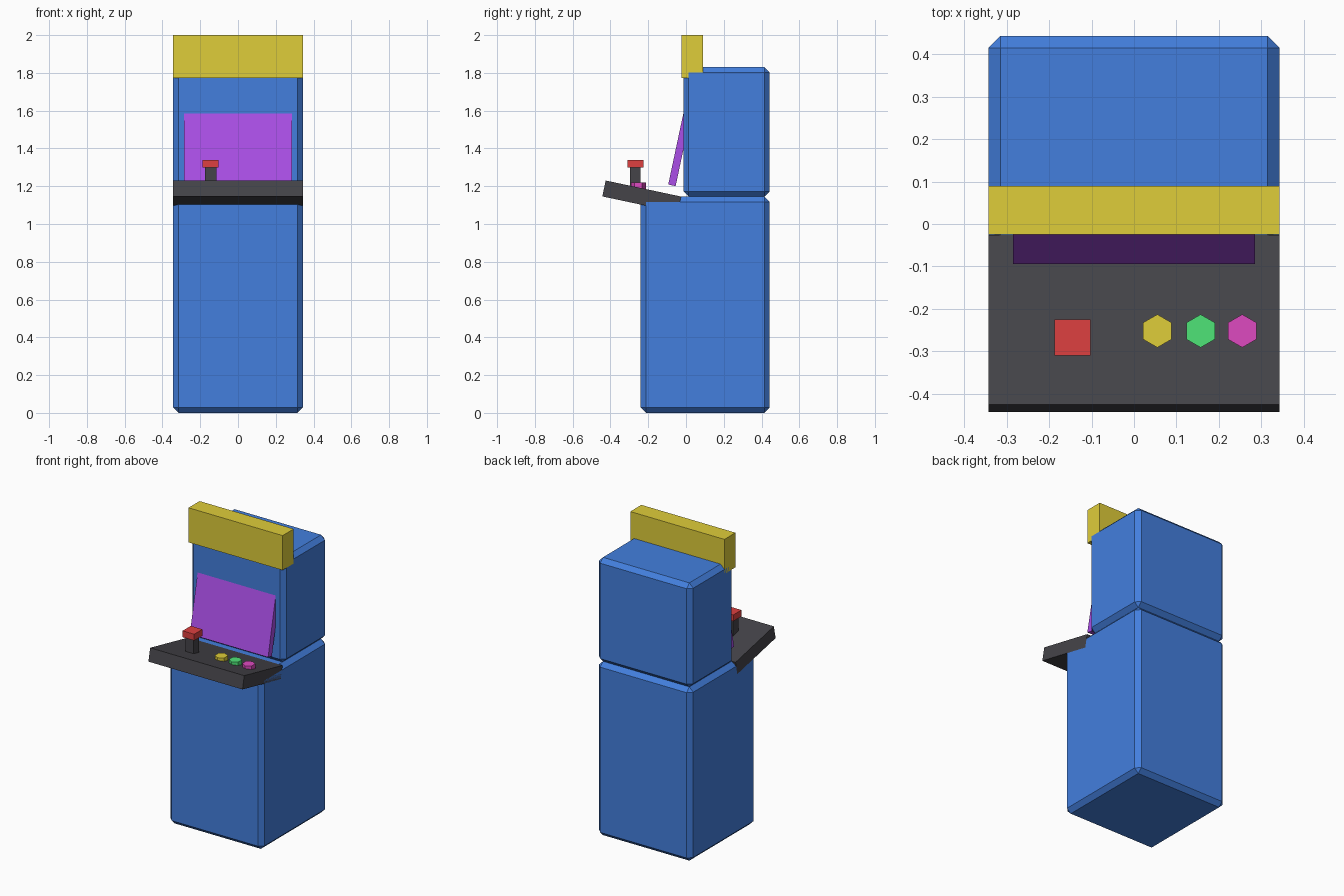
import bpy
import bmesh
import math
from mathutils import Matrix, Vector

cube = bpy.data.objects.get("Cube")
if cube:
    bpy.data.objects.remove(cube, do_unlink=True)


def material(name, *srgb):
    """Flat material from 0-255 display values, converted to linear."""
    rgba = [((c / 255 + 0.055) / 1.055) ** 2.4 for c in srgb] + [1]
    mat = bpy.data.materials.new(name)
    mat.use_nodes = True
    mat.diffuse_color = rgba
    mat.node_tree.nodes["Principled BSDF"].inputs["Base Color"].default_value = rgba
    return mat


blue = material("cabinet blue", 67, 127, 222)
yellow = material("yellow", 223, 205, 58)
charcoal = material("charcoal", 69, 68, 73)
purple = material("screen purple", 176, 81, 238)
red = material("red", 222, 64, 64)
green = material("green", 79, 227, 119)
pink = material("pink", 222, 74, 192)


def add_object(name, bm, mat):
    mesh = bpy.data.meshes.new(name)
    bm.to_mesh(mesh)
    bm.free()
    mesh.materials.append(mat)
    obj = bpy.data.objects.new(name, mesh)
    bpy.context.collection.objects.link(obj)
    return obj


def box(name, mat, low, high, chamfer=0):
    low, high = Vector(low), Vector(high)
    bm = bmesh.new()
    bmesh.ops.create_cube(bm, size=1)
    bmesh.ops.scale(bm, vec=high - low, verts=bm.verts)
    obj = add_object(name, bm, mat)
    obj.location = (low + high) / 2
    if chamfer:
        bevel = obj.modifiers.new("chamfer", "BEVEL")
        bevel.width = chamfer
        bevel.segments = 1
    return obj


def tilted_slab(name, mat, size, corner, degrees):
    """Slab rotated about x, placed by its front edge (front face, bottom)."""
    bm = bmesh.new()
    bmesh.ops.create_cube(bm, size=1)
    bmesh.ops.scale(bm, vec=size, verts=bm.verts)
    bmesh.ops.translate(bm, vec=(0, size[1] / 2, size[2] / 2), verts=bm.verts)
    obj = add_object(name, bm, mat)
    obj.location = corner
    obj.rotation_euler.x = math.radians(degrees)
    return obj


W = 0.343  # half width shared by the large parts

# Chamfered cabinet halves
box("lower_cabinet", blue, (-W, -0.24, 0), (W, 0.443, 1.145), 0.028)
box("upper_cabinet", blue, (-W, -0.014, 1.145), (W, 0.443, 1.83), 0.028)

# Sign along the top front
box("top_sign", yellow, (-W, -0.025, 1.772), (W, 0.09, 2))

# Sloping control deck and leaning screen
tilted_slab("control_deck", charcoal, (2 * W, 0.408, 0.086), (0, -0.443, 1.146), -12)
tilted_slab("screen", purple, (0.57, 0.04, 0.4), (0, -0.094, 1.209), -12)

# Joystick
box("joystick_stem", charcoal, (-0.174, -0.297, 1.17), (-0.115, -0.24, 1.3))
box("joystick_knob", red, (-0.187, -0.31, 1.298), (-0.102, -0.225, 1.34))

# Six-sided push buttons
for name, mat, x in (("yellow_button", yellow, 0.055),
                     ("green_button", green, 0.157),
                     ("pink_button", pink, 0.255)):
    bm = bmesh.new()
    bmesh.ops.create_cone(bm, cap_ends=True, segments=6, radius1=0.039,
                          radius2=0.039, depth=0.042)
    # Turn the hexagon so that corners point to front and back
    tip = max(bm.verts, key=lambda v: v.co.y)
    turn = 0 if tip.co.y > 0.038 else math.pi / 6
    bmesh.ops.rotate(bm, cent=(0, 0, 0), matrix=Matrix.Rotation(turn, 3, "Z"),
                     verts=bm.verts)
    add_object(name, bm, mat).location = (x, -0.252, 1.199)
